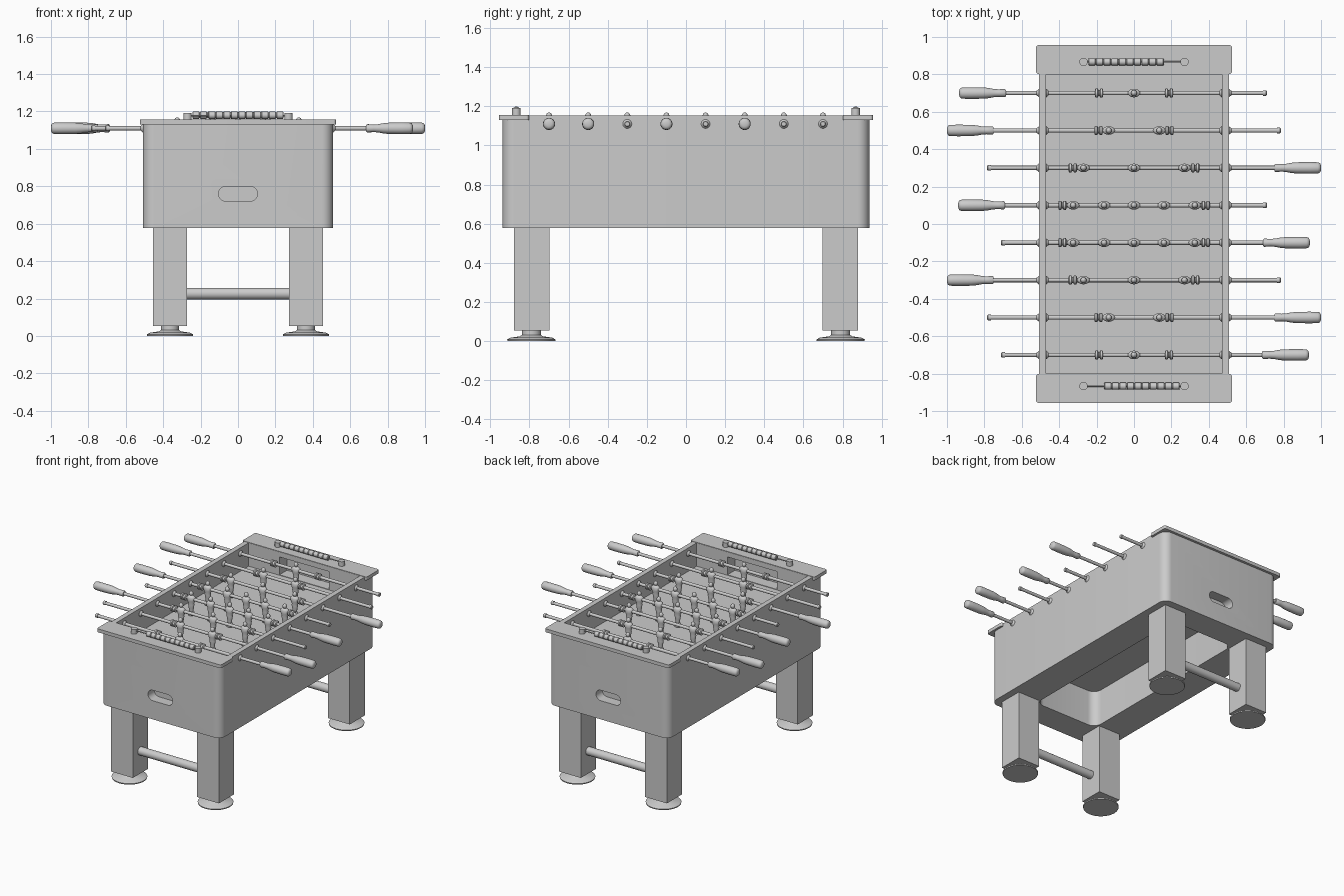
import bpy, bmesh
from math import sin, cos, pi

if "Cube" in bpy.data.objects:
    bpy.data.objects.remove(bpy.data.objects["Cube"])

ROD_Z, FIELD_Z = 1.11, 0.975


def finish(name, bm, loc=(0, 0, 0), smooth=True):
    bmesh.ops.recalc_face_normals(bm, faces=bm.faces[:])
    me = bpy.data.meshes.new(name)
    bm.to_mesh(me)
    bm.free()
    ob = bpy.data.objects.new(name, me)
    ob.location = loc
    bpy.context.collection.objects.link(ob)
    if smooth:
        bpy.ops.object.select_all(action='DESELECT')
        bpy.context.view_layer.objects.active = ob
        ob.select_set(True)
        bpy.ops.object.shade_smooth_by_angle(angle=0.75)
    return ob


def stack(name, rings, loc=(0, 0, 0), axis='z', smooth=True):
    """Skin a list of rings; each ring is (t, [(a, b), ...]) along the axis."""
    bm = bmesh.new()
    loops = []
    for t, pts in rings:
        loops.append([bm.verts.new({'x': (t, a, b), 'y': (b, t, a), 'z': (a, b, t)}[axis])
                      for a, b in pts])
    n = len(loops[0])
    for lo, hi in zip(loops, loops[1:]):
        for i in range(n):
            j = (i + 1) % n
            bm.faces.new((lo[i], lo[j], hi[j], hi[i]))
    bm.faces.new(loops[0][::-1])
    bm.faces.new(loops[-1])
    return finish(name, bm, loc, smooth)


def lathe(name, profile, loc=(0, 0, 0), axis='z', n=24):
    """Profile points are (t, radius) or (t, radius_a, radius_b)."""
    return stack(name, [(p[0], [(p[1] * cos(2 * pi * i / n), p[-1] * sin(2 * pi * i / n))
                                for i in range(n)]) for p in profile], loc, axis)


def rounded(hx, hy, r, seg=8):
    pts = []
    for k, (sx, sy) in enumerate(((1, 1), (-1, 1), (-1, -1), (1, -1))):
        for i in range(seg + 1):
            a = (k + i / seg) * pi / 2
            pts.append((sx * (hx - r) + r * cos(a), sy * (hy - r) + r * sin(a)))
    return pts


def prism(name, hx, hy, t0, t1, r, loc=(0, 0, 0), axis='z'):
    p = rounded(hx, hy, r)
    return stack(name, [(t0, p), (t1, p)], loc, axis)


def box(name, x0, x1, y0, y1, z0, z1):
    p = [(x0, y0), (x1, y0), (x1, y1), (x0, y1)]
    return stack(name, [(z0, p), (z1, p)], smooth=False)


def cut(target, cutter):
    cutter.hide_render = True
    m = target.modifiers.new('cut', 'BOOLEAN')
    m.operation, m.solver, m.object = 'DIFFERENCE', 'EXACT', cutter
    bpy.ops.object.select_all(action='DESELECT')
    bpy.context.view_layer.objects.active = target
    target.select_set(True)
    bpy.ops.object.modifier_apply(modifier=m.name)
    bpy.data.objects.remove(cutter)


def copy(src, name, loc):
    ob = bpy.data.objects.new(name, src.data)
    ob.location = loc
    bpy.context.collection.objects.link(ob)
    return ob


# Cabinet: rounded box with playing well, hollow underside, goals and ball slots
cabinet = prism('cabinet', 0.508, 0.937, 0.578, 1.153, 0.06)
cut(cabinet, box('well_cutter', -0.47, 0.47, -0.80, 0.80, FIELD_Z, 1.3))
cut(cabinet, prism('underside_cutter', 0.265, 0.735, 0.4, 0.85, 0.065))
for s in (-1, 1):
    cut(cabinet, box('goal_cutter', -0.21, 0.21, *sorted((s * 0.7, s * 0.89)),
                     FIELD_Z + 0.004, 1.115))
    # axis y: a = z, b = x
    cut(cabinet, prism('slot_cutter', 0.04, 0.104, *sorted((s * 0.86, s * 1.0)),
                       0.0399, (0, 0, 0.76), 'y'))

# End caps on the rim
for s, side in ((-1, 'front'), (1, 'back')):
    prism(side + '_end_cap', 0.524, 0.077, 1.13, 1.156, 0.014, (0, s * 0.879, 0))

    # Score counter: posts, wire and ten beads
    y = s * 0.867
    for x in (-0.27, 0.27):
        lathe('counter_post', [(1.15, 0.022), (1.191, 0.022)], (x, y, 0))
    lathe('counter_wire', [(-0.27, 0.004), (0.27, 0.004)], (0, y, 1.178), 'x', 8)
    for i in range(10):
        lathe('counter_bead', [(-0.02, 0.015), (-0.016, 0.019), (0.016, 0.019), (0.02, 0.015)],
              (-s * (-0.14 + i * 0.0405), y, 1.18), 'x', 16)

    # Crossbar between the legs
    lathe(side + '_crossbar', [(-0.28, 0.031), (0.28, 0.031)], (0, s * 0.79, 0.226), 'x')

    # Legs with levelling feet
    for sx in (-1, 1):
        x0, x1 = sorted((sx * 0.272, sx * 0.455))
        box(side + '_leg', x0, x1, *sorted((s * 0.698, s * 0.88)), 0.053, 0.59)
        lathe(side + '_foot', [(0, 0.122), (0.008, 0.124), (0.018, 0.105), (0.024, 0.06),
                               (0.032, 0.048), (0.055, 0.048)], (sx * 0.3635, s * 0.79, 0), n=32)

# Playing figure: foot block, legs, torso round the rod, head
figure = lathe('player_figure', [
    (-0.125, 0.022, 0.018), (-0.122, 0.025, 0.022), (-0.100, 0.024, 0.020),
    (-0.092, 0.016, 0.013), (-0.065, 0.020, 0.015), (-0.042, 0.024, 0.019),
    (-0.032, 0.022, 0.018), (-0.012, 0.031, 0.023), (0.012, 0.033, 0.023),
    (0.022, 0.024, 0.016), (0.026, 0.009, 0.009), (0.032, 0.014, 0.014),
    (0.042, 0.016, 0.016), (0.053, 0.012, 0.012), (0.059, 0.003, 0.003)], n=16)
# Bumper: two rubber rings
bumper = lathe('rod_bumper', [(-0.022, 0.018), (-0.018, 0.024), (-0.007, 0.024), (-0.003, 0.016),
                              (0.003, 0.016), (0.007, 0.024), (0.018, 0.024), (0.022, 0.018)],
               axis='x', n=16)
# Bearing: flares where the rod meets the cabinet wall
bearing = lathe('rod_bearing', [(-0.032, 0.0125), (-0.026, 0.017), (-0.020, 0.023),
                                (0.020, 0.023), (0.026, 0.017), (0.032, 0.0125)],
                axis='x', n=20)

# Rods: (y, handle side, handle reach, figure positions, bumper position)
ONE, TWO = (0,), (-0.135, 0.135)
THREE, FIVE = (-0.27, 0, 0.27), (-0.325, -0.16, 0, 0.16, 0.325)
RODS = [(0.7, -1, 0.935, ONE, 0.187), (0.5, -1, 1.0, TWO, 0.19),
        (0.3, 1, 1.0, THREE, 0.328), (0.1, -1, 0.94, FIVE, 0.383),
        (-0.1, 1, 0.94, FIVE, 0.383), (-0.3, -1, 1.0, THREE, 0.328),
        (-0.5, 1, 1.0, TWO, 0.19), (-0.7, 1, 0.935, ONE, 0.187)]
GRIP = [(0, 0.012), (0.003, 0.021), (0.008, 0.027), (0.018, 0.030), (0.06, 0.031), (0.13, 0.030),
        (0.16, 0.027), (0.185, 0.022), (0.21, 0.020), (0.244, 0.022), (0.25, 0.017)]
for y, s, reach, men, bx in RODS:
    at = (0, y, ROD_Z)
    tail = 0.785 if reach > 0.95 else 0.71
    lathe('rod', [(-s * tail, 0.0115), (s * (reach - 0.1), 0.0115)], at, 'x', 16)
    lathe('rod_end_cap', [(-s * (tail - 0.02), 0.015), (-s * (tail - 0.004), 0.015),
                          (-s * tail, 0.011)], at, 'x', 16)
    lathe('handle', [(s * (reach - t), r) for t, r in GRIP], at, 'x')
    for x in men:
        copy(figure, 'player_figure', (x, y, ROD_Z))
    for x in (-bx, bx):
        copy(bumper, 'rod_bumper', (x, y, ROD_Z))
    for x in (-0.4885, 0.4885):
        copy(bearing, 'rod_bearing', (x, y, ROD_Z))

for template in (figure, bumper, bearing):
    bpy.data.objects.remove(template)
# Crisp edges on the cut cabinet
bpy.ops.object.select_all(action='DESELECT')
bpy.context.view_layer.objects.active = cabinet
cabinet.select_set(True)
bpy.ops.object.shade_smooth_by_angle(angle=0.6)
